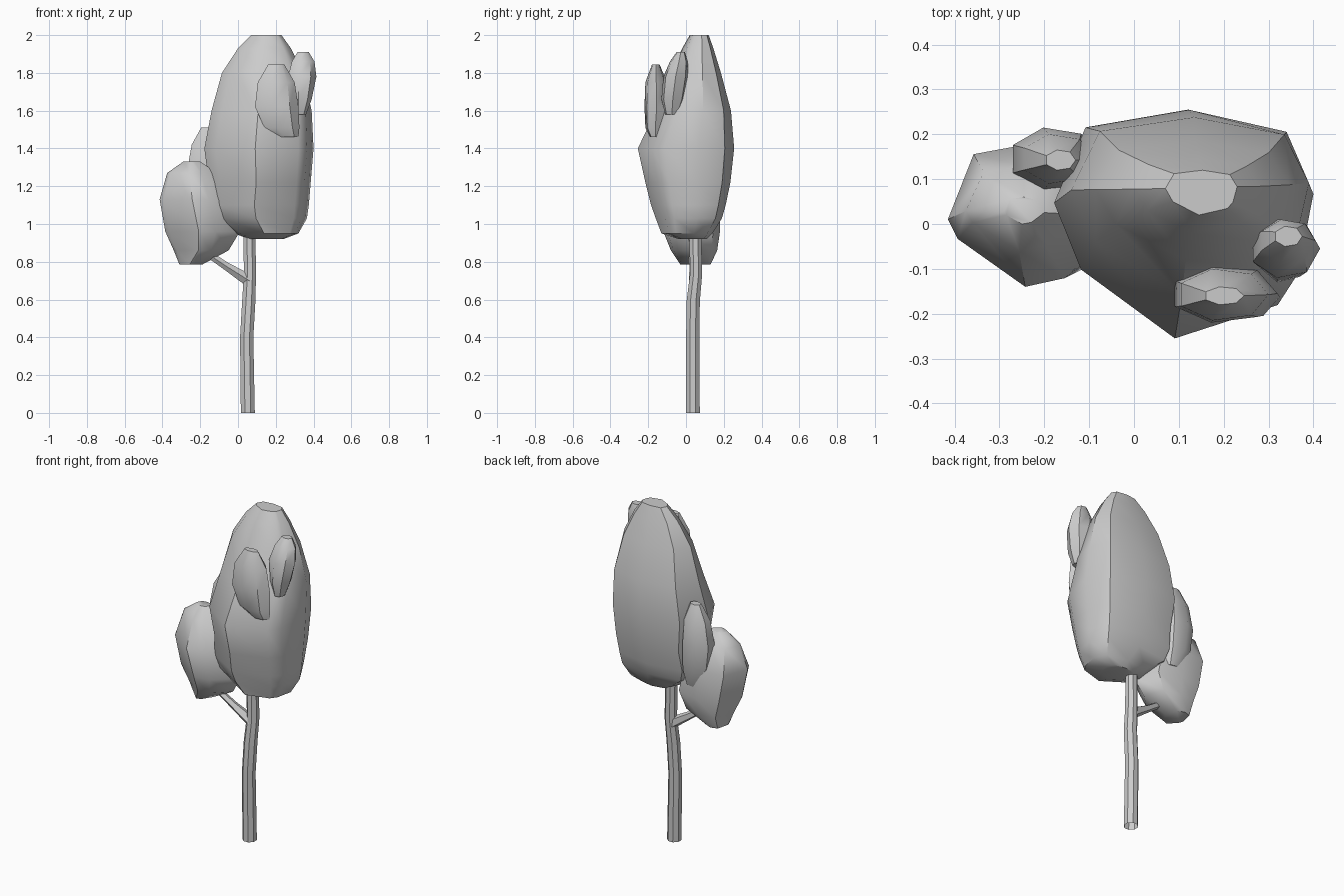
import bpy, bmesh
from math import cos, sin, tau
from mathutils import Vector

if "Cube" in bpy.data.objects:
    bpy.data.objects.remove(bpy.data.objects["Cube"])


def finish(name, bm, angle):
    bmesh.ops.recalc_face_normals(bm, faces=bm.faces)
    me = bpy.data.meshes.new(name)
    bm.to_mesh(me)
    bm.free()
    ob = bpy.data.objects.new(name, me)
    bpy.context.collection.objects.link(ob)
    bpy.ops.object.select_all(action='DESELECT')
    ob.select_set(True)
    bpy.context.view_layer.objects.active = ob
    bpy.ops.object.shade_smooth_by_angle(angle=angle)
    return ob


def bridge(bm, loops):
    for a, b in zip(loops, loops[1:]):
        n = len(a)
        for i in range(n):
            bm.faces.new((a[i], a[(i + 1) % n], b[(i + 1) % n], b[i]))


def leaf_mass(name, outline, rings):
    """Stack a plan outline, fitted to the box (z, x0, x1, y0, y1) of each ring."""
    bm = bmesh.new()
    xs, ys = zip(*outline)
    fit = lambda v, vs, lo, hi: lo + (v - min(vs)) / (max(vs) - min(vs)) * (hi - lo)
    loops = [[bm.verts.new((fit(x, xs, x0, x1), fit(y, ys, y0, y1), z))
              for x, y in outline] for z, x0, x1, y0, y1 in rings]
    bridge(bm, loops)
    bm.faces.new(loops[0])
    bm.faces.new(loops[-1])
    return finish(name, bm, 0.7)


def limb(name, path, sides, across, up):
    """Tube along (x, y, z, radius) points."""
    bm = bmesh.new()
    loops = []
    for x, y, z, r in path:
        loops.append([bm.verts.new(Vector((x, y, z)) + r * (cos(t) * Vector(across) + sin(t) * Vector(up)))
                      for t in [tau * (i + 0.5) / sides for i in range(sides)]])
    bridge(bm, loops)
    return finish(name, bm, 0.5)


# Trunk and side branch
limb("trunk", [(.052, .036, 0, .040), (.046, .036, .4, .038), (.057, .038, .59, .038),
               (.063, .053, .73, .035), (.06, .048, 1.1, .033)], 8, (1, 0, 0), (0, 1, 0))
limb("branch", [(.06, .05, .70, .034), (-.06, .04, .775, .022), (-.2, .03, .87, .017)],
     5, (0, 1, 0), (.5, 0, .87))

# Main crown
leaf_mass("main_crown",
          [(-.11, .22), (.12, .26), (.34, .21), (.40, .07), (.365, -.11),
           (.32, -.18), (.09, -.255), (-.12, -.1), (-.18, .05)],
          [(.92, .06, .24, -.04, .11), (.95, -.02, .32, -.13, .14), (1.03, -.14, .365, -.16, .19),
           (1.1, -.165, .375, -.185, .21), (1.22, -.155, .385, -.215, .235),
           (1.4, -.178, .40, -.255, .255), (1.6, -.14, .39, -.16, .238),
           (1.8, -.085, .345, -.08, .185), (1.93, .0, .28, -.02, .145), (2.0, .07, .23, .02, .12)])

# Low crown on the branch
leaf_mass("low_crown",
          [(-.415, .015), (-.35, .165), (-.2, .19), (-.05, .15), (.02, .0),
           (-.12, -.12), (-.22, -.14), (-.39, -.03)],
          [(.785, -.31, -.19, -.03, .13), (.86, -.34, -.05, -.08, .165), (.96, -.385, .01, -.12, .18),
           (1.13, -.415, -.03, -.14, .18), (1.27, -.375, -.11, -.06, .13), (1.33, -.29, -.2, .0, .06)])

# Small leaf clumps
clump = [(cos(tau * i / 7), sin(tau * i / 7)) for i in range(7)]
leaf_mass("back_clump", clump,
          [(1.02, -.2, -.1, .1, .17), (1.12, -.25, -.08, .08, .205), (1.28, -.27, -.08, .075, .215),
           (1.42, -.245, -.09, .09, .2), (1.51, -.195, -.13, .12, .165)])
leaf_mass("front_clump", clump,
          [(1.46, .21, .32, -.19, -.13), (1.51, .14, .325, -.215, -.11), (1.62, .09, .32, -.22, -.09),
           (1.75, .105, .3, -.215, -.1), (1.845, .16, .245, -.18, -.14)])
leaf_mass("side_clump", clump,
          [(1.58, .3, .36, -.11, -.04), (1.66, .28, .39, -.13, -.01), (1.78, .265, .415, -.12, .01),
           (1.86, .285, .405, -.085, .01), (1.91, .315, .375, -.05, -.005)])
